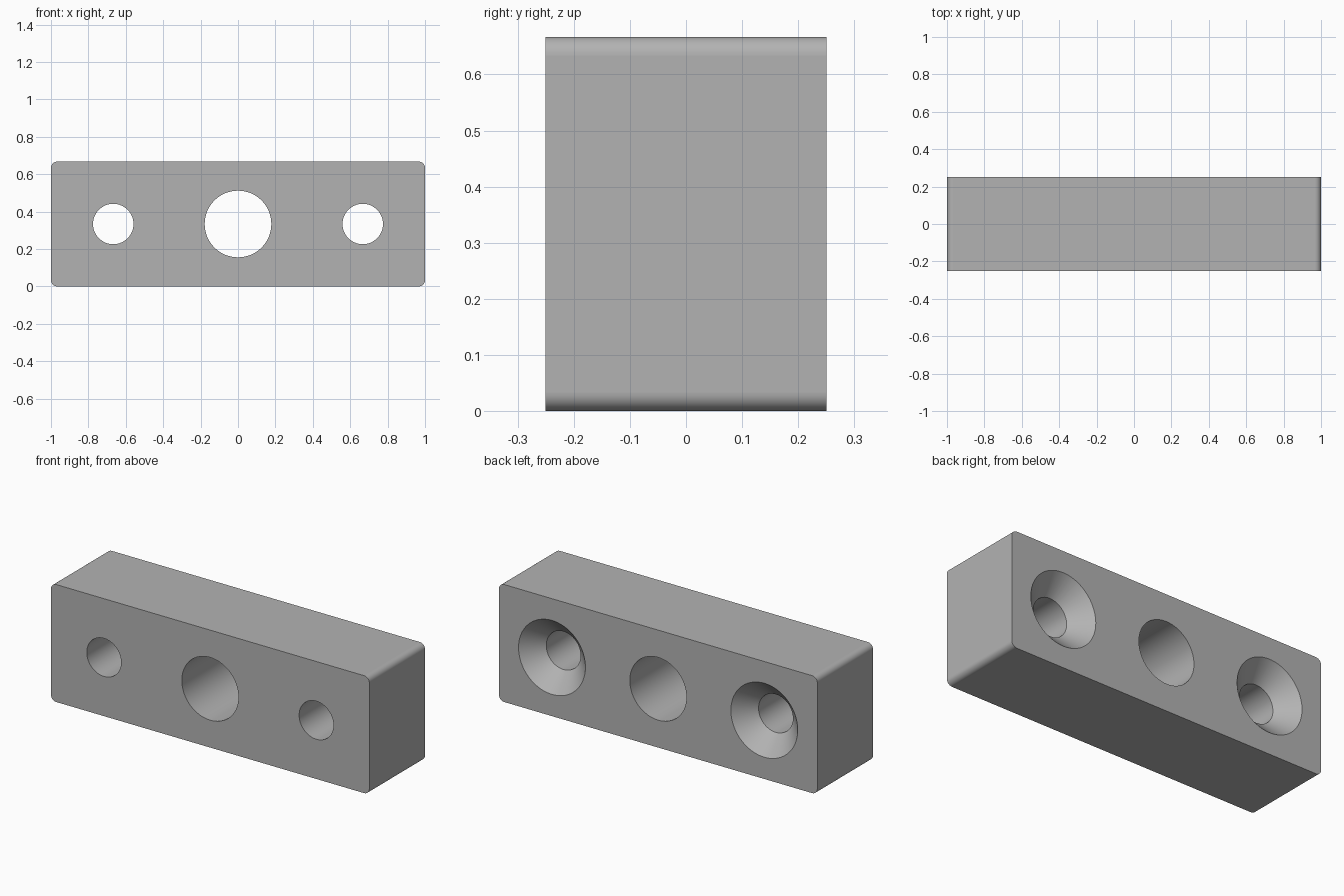
import bpy
import bmesh
import math

old = bpy.data.objects.get("Cube")
if old:
    bpy.data.objects.remove(old, do_unlink=True)

LENGTH, DEPTH, HEIGHT = 2.0, 0.5, 0.667
CORNER = 0.033
MID = HEIGHT / 2
SCREW_X, SCREW_R = 0.667, 0.108
SINK_R, SINK_DEPTH = 0.21, 0.103
CENTRE_R = 0.178
SEGMENTS = 96

grey = bpy.data.materials.new("plain grey")
grey.use_nodes = True
colour = (0.45, 0.45, 0.45, 1)
grey.diffuse_color = colour
grey.node_tree.nodes["Principled BSDF"].inputs["Base Color"].default_value = colour


def mesh_object(name, bm):
    bmesh.ops.recalc_face_normals(bm, faces=bm.faces)
    mesh = bpy.data.meshes.new(name)
    bm.to_mesh(mesh)
    bm.free()
    mesh.materials.append(grey)
    obj = bpy.data.objects.new(name, mesh)
    bpy.context.collection.objects.link(obj)
    return obj


def turned_cutter(name, x, profile):
    """Solid turned about the y direction from (radius, y) pairs."""
    bm = bmesh.new()
    rings = []
    for r, y in profile:
        angles = [math.tau * i / SEGMENTS for i in range(SEGMENTS)]
        rings.append([bm.verts.new((x + r * math.cos(a), y, MID + r * math.sin(a)))
                      for a in angles])
    for a, b in zip(rings, rings[1:]):
        for i in range(SEGMENTS):
            j = (i + 1) % SEGMENTS
            bm.faces.new((a[i], a[j], b[j], b[i]))
    bm.faces.new(rings[0])
    bm.faces.new(rings[-1])
    cutter = mesh_object(name, bm)
    cutter.hide_render = True
    return cutter


# Block with its four lengthwise corners rounded
bm = bmesh.new()
bmesh.ops.create_cube(bm, size=1)
bmesh.ops.scale(bm, vec=(LENGTH, DEPTH, HEIGHT), verts=bm.verts)
bmesh.ops.translate(bm, vec=(0, 0, MID), verts=bm.verts)
corners = [e for e in bm.edges if abs(e.verts[0].co.y - e.verts[1].co.y) > DEPTH / 2]
bmesh.ops.bevel(bm, geom=corners, offset=CORNER, segments=10, profile=0.5,
                affect='EDGES')
block = mesh_object("mounting_block", bm)

# Plain centre bore and two screw holes countersunk from the back
back, over = DEPTH / 2, 0.05
bore = [(CENTRE_R, -back - over), (CENTRE_R, back + over)]
screw = [(SCREW_R, -back - over), (SCREW_R, back - SINK_DEPTH),
         (SINK_R, back), (SINK_R, back + over)]
cutters = [turned_cutter("centre_bore_cutter", 0, bore)]
for side, x in (("left", SCREW_X), ("right", -SCREW_X)):
    cutters.append(turned_cutter(side + "_screw_cutter", x, screw))

bpy.ops.object.select_all(action='DESELECT')
block.select_set(True)
bpy.context.view_layer.objects.active = block
for cutter in cutters:
    cut = block.modifiers.new(cutter.name, 'BOOLEAN')
    cut.operation = 'DIFFERENCE'
    cut.solver = 'EXACT'
    cut.object = cutter
    bpy.ops.object.modifier_apply(modifier=cut.name)
    bpy.data.objects.remove(cutter, do_unlink=True)

# Smooth curves, crisp rims, flat outer faces
bpy.ops.object.shade_smooth_by_angle(angle=math.radians(30))
for face in block.data.polygons:
    if face.area > 0.1:
        face.use_smooth = False
